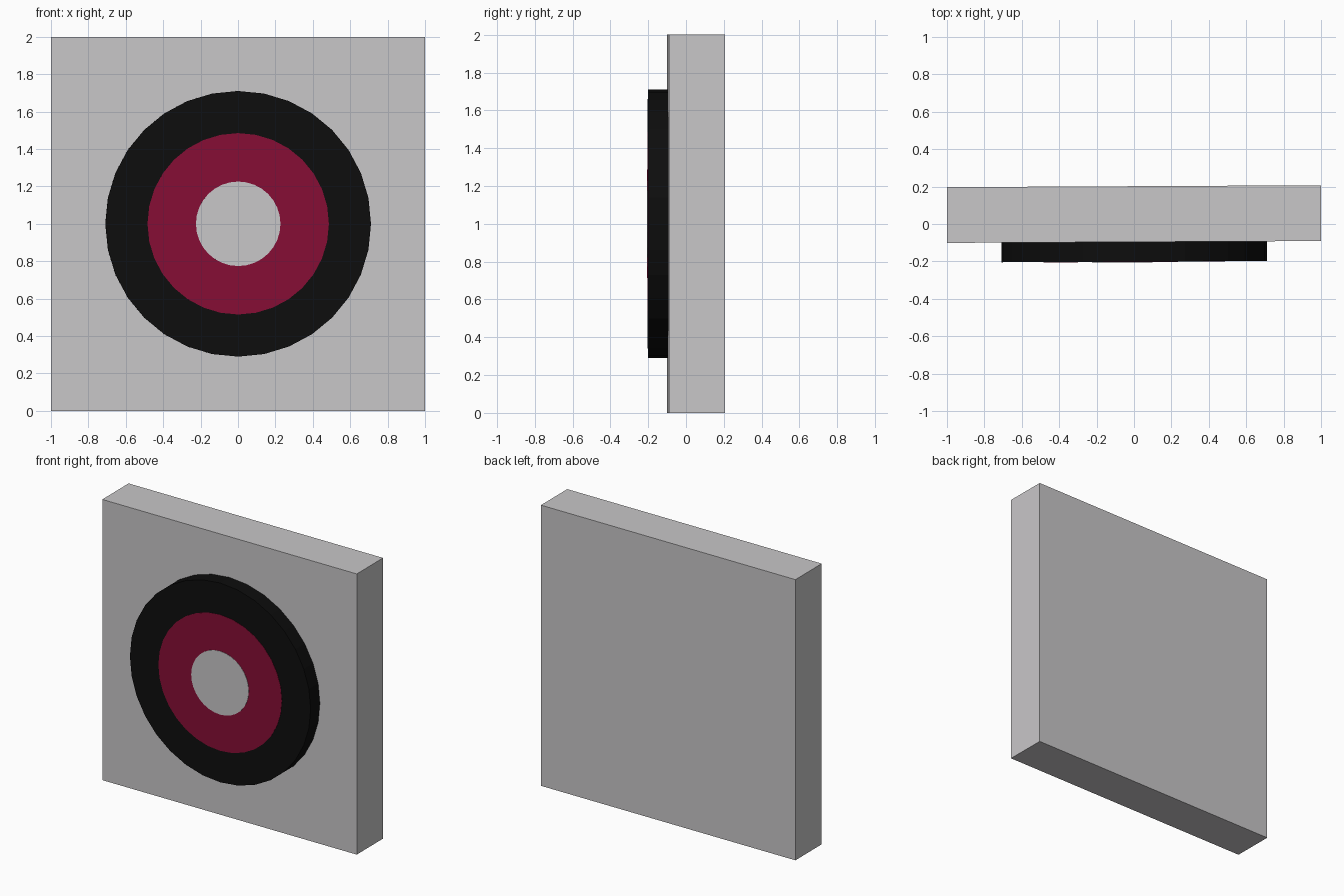
import bpy, math
from mathutils import Matrix

if "Cube" in bpy.data.objects:
    bpy.data.objects.remove(bpy.data.objects["Cube"])

TURN = Matrix.Rotation(0.005, 4, 'Z')  # the whole target is turned very slightly


def material(name, rgb):
    m = bpy.data.materials.new(name)
    m.diffuse_color = (*rgb, 1)
    m.use_nodes = True
    m.node_tree.nodes["Principled BSDF"].inputs["Base Color"].default_value = m.diffuse_color
    return m


grey = material("light grey", (0.58, 0.57, 0.58))
black = material("black", (0.004, 0.004, 0.004))
red = material("crimson", (0.24, 0.004, 0.035))


def finish(name, mat):
    ob = bpy.context.object
    ob.name = name
    ob.data.materials.append(mat)
    ob.matrix_world = TURN @ ob.matrix_basis
    return ob


def disc(name, radius, front, back, mat):
    # flat-faced disc facing -y
    bpy.ops.mesh.primitive_cylinder_add(
        vertices=32, radius=radius, depth=back - front,
        location=(0, (front + back) / 2, 1), rotation=(math.pi / 2, 0, 0))
    return finish(name, mat)


# square backing board
bpy.ops.mesh.primitive_cube_add(size=1, location=(0, 0.053, 1))
bpy.context.object.scale = (1.999, 0.298, 2)
finish("backing_board", grey)

# raised outer disc with two thin painted plates
disc("outer_ring", 0.71, -0.201, -0.09, black)
disc("middle_ring", 0.485, -0.203, -0.2, red)
disc("bullseye", 0.226, -0.205, -0.202, grey)
